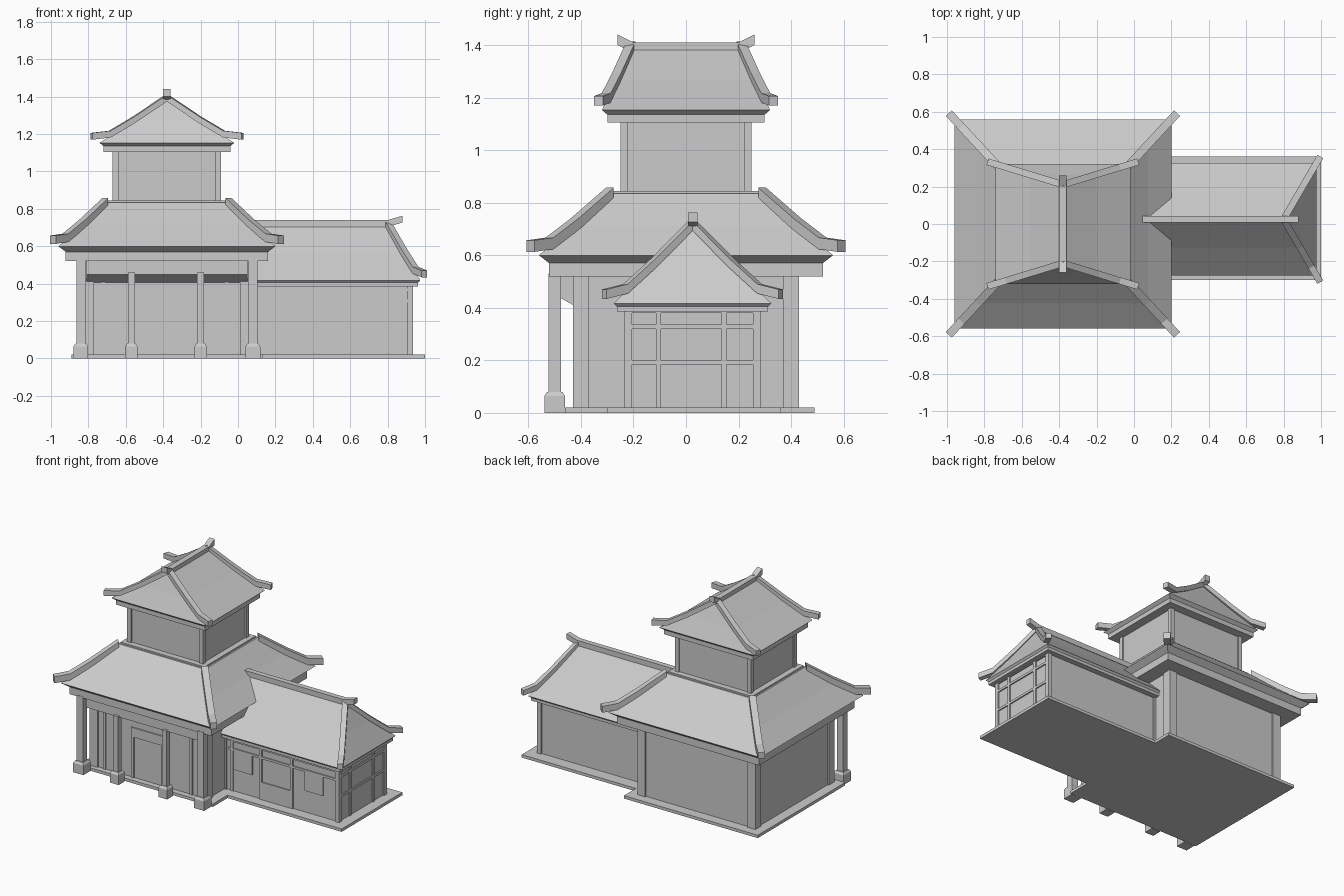
import bpy, bmesh
from mathutils import Vector

cube = bpy.data.objects.get("Cube")
if cube:
    bpy.data.objects.remove(cube, do_unlink=True)

grey = bpy.data.materials.new("plain grey")
grey.use_nodes = True
tone = (.6, .6, .6, 1)
grey.diffuse_color = tone
grey.node_tree.nodes["Principled BSDF"].inputs["Base Color"].default_value = tone

SIGNS = (-1, 1)


def loft(name, loops):
    """Skin a closed solid through matching loops of points."""
    bm = bmesh.new()
    rings = [[bm.verts.new(point) for point in loop] for loop in loops]
    for lower, upper in zip(rings, rings[1:]):
        for i in range(len(lower)):
            bm.faces.new((lower[i - 1], lower[i], upper[i], upper[i - 1]))
    bm.faces.new(rings[0])
    bm.faces.new(rings[-1])
    bmesh.ops.remove_doubles(bm, verts=bm.verts, dist=.0001)
    bmesh.ops.recalc_face_normals(bm, faces=bm.faces)
    mesh = bpy.data.meshes.new(name)
    bm.to_mesh(mesh)
    bm.free()
    mesh.materials.append(grey)
    bpy.context.collection.objects.link(bpy.data.objects.new(name, mesh))


# A footprint is centre x, centre y, half width, half depth
def grow(footprint, amount):
    x, y, half_x, half_y = footprint
    return x, y, half_x + amount, half_y + amount


def corner(footprint, side_x, side_y, z):
    x, y, half_x, half_y = footprint
    return Vector((x + side_x * half_x, y + side_y * half_y, z))


def ring(footprint, z):
    return [corner(footprint, side_x, side_y, z)
            for side_x, side_y in ((-1, -1), (1, -1), (1, 1), (-1, 1))]


def box(name, footprint, bottom, top):
    loft(name, [ring(footprint, bottom), ring(footprint, top)])


def beam(name, path, half):
    """Sweep an upright square section along a path."""
    points = [Vector(point) for point in path]
    run = points[-1] - points[0]
    side = Vector((-run.y, run.x, 0)).normalized() * half
    up = Vector((0, 0, half))
    loft(name, [[p - side - up, p + side - up, p + side + up, p - side + up] for p in points])


def storey(name, footprint, bottom, top, post):
    """Walls set slightly back between four corner pillars."""
    box(name + "_walls", grow(footprint, -.01), bottom, top)
    for side_x in SIGNS:
        for side_y in SIGNS:
            x, y, _ = corner(grow(footprint, -post), side_x, side_y, bottom)
            box(name + "_corner_pillar", (x, y, post, post), bottom, top)


def roof(name, walls, overhang, base, depth, top, peak, rib, sides=SIGNS):
    """Cornice, flared soffit, sagging slopes and upturned hip ribs."""
    cornice, eave = grow(walls, overhang * .7), grow(walls, overhang)
    edge = base + depth * 1.6
    middle = [(a + b) / 2 for a, b in zip(eave, top)]
    box(name + "_cornice", cornice, base, base + depth)
    loft(name + "_roof", [ring(cornice, base + depth), ring(eave, edge),
                          ring(middle, (edge + peak) / 2 - .007), ring(top, peak)])
    for side_x in sides:
        for side_y in SIGNS:
            start = corner(top, side_x, side_y, peak)
            end = corner(eave, side_x, side_y, edge)
            bend = start.lerp(end, .85) + Vector((0, 0, .01))
            tip = start.lerp(end, 1.12)
            tip.z = edge + .035
            beam(name + "_hip_rib", [start, start.lerp(end, .5), bend, tip], rib)


HALL = (-.38, 0, .45, .43)
TOWER = (-.38, 0, .29, .25)
WING = (.49, .025, .445, .26)
FLOOR = .02

# Ground slabs
box("main_slab", (-.38, .015, .51, .475), 0, FLOOR)
box("wing_slab", (.5, .03, .5, .33), 0, FLOOR)

# Main hall
storey("main", HALL, FLOOR, .54, .03)
roof("main", HALL, .13, .52, .05, grow(TOWER, .04), .835, .022)

# Upper storey with curled ridge
box("tower_collar", grow(TOWER, .03), .8, .845)
storey("tower", TOWER, .84, 1.12, .015)
roof("tower", TOWER, .07, 1.105, .03, (-.38, 0, 0, .21), 1.395, .018)
for side in SIGNS:
    beam("tower_ridge", [(-.38, 0, 1.39), (-.38, side * .2, 1.39), (-.38, side * .26, 1.42)], .02)

# Side wing with ridge kicked up at its free end
storey("wing", WING, FLOOR, .41, .015)
roof("wing", WING, .04, .385, .02, (.4, .025, .4, 0), .72, .018, sides=(1,))
beam("wing_ridge", [(0, .025, .722), (.8, .025, .722), (.88, .025, .745)], .018)

# Porch: beam with sloping soffit, posts on plinths
PORCH = -.5
loft("porch_beam", [[(x, PORCH, .53), (x, PORCH, .45), (x, -.42, .405), (x, -.42, .53)]
                    for x in (-.81, .05)])
for x, half, top in ((-.84, .024, .53), (-.57, .018, .46), (-.2, .018, .46), (.08, .024, .53)):
    post = (x, PORCH, half, half)
    plinth = grow(post, .015)
    box("porch_post", post, FLOOR, top)
    loft("post_plinth", [ring(plinth, 0), ring(plinth, .065), ring(grow(post, .005), .08)])


def front_plate(name, wall, x, half, bottom, top):
    """Thin trim on the front of a wall."""
    face = corner(grow(wall, -.01), 0, -1, 0).y
    box(name, (x, face, half, .008), bottom, top)


# Front door and its surround
DOOR = -.39
for side in SIGNS:
    front_plate("door_jamb", HALL, DOOR + side * .115, .01, FLOOR, .365)
    front_plate("front_wall_stud", HALL, DOOR + side * .33, .01, FLOOR, .42)
front_plate("door_lintel", HALL, DOOR, .105, .3, .365)

# Wing front: studs, rails, windows and low panel
for x in (.115, .333, .57):
    front_plate("front_stud", WING, x, .01, FLOOR, .38)
for z in (.3, .36):
    front_plate("front_rail", WING, .5, .41, z, z + .015)
for x in (.2, .74):
    front_plate("front_window", WING, x, .07, .17, .3)
front_plate("low_panel", WING, .45, .11, FLOOR, .14)

# Wing end lattice
END = corner(grow(WING, -.01), 1, 0, 0).x
for side in SIGNS:
    box("end_mullion", (END, .02 + side * .125, .008, .01), FLOOR, .39)
for z in (.185, .32, .38):
    box("end_rail", (END, .025, .008, .24), z, z + .016)
